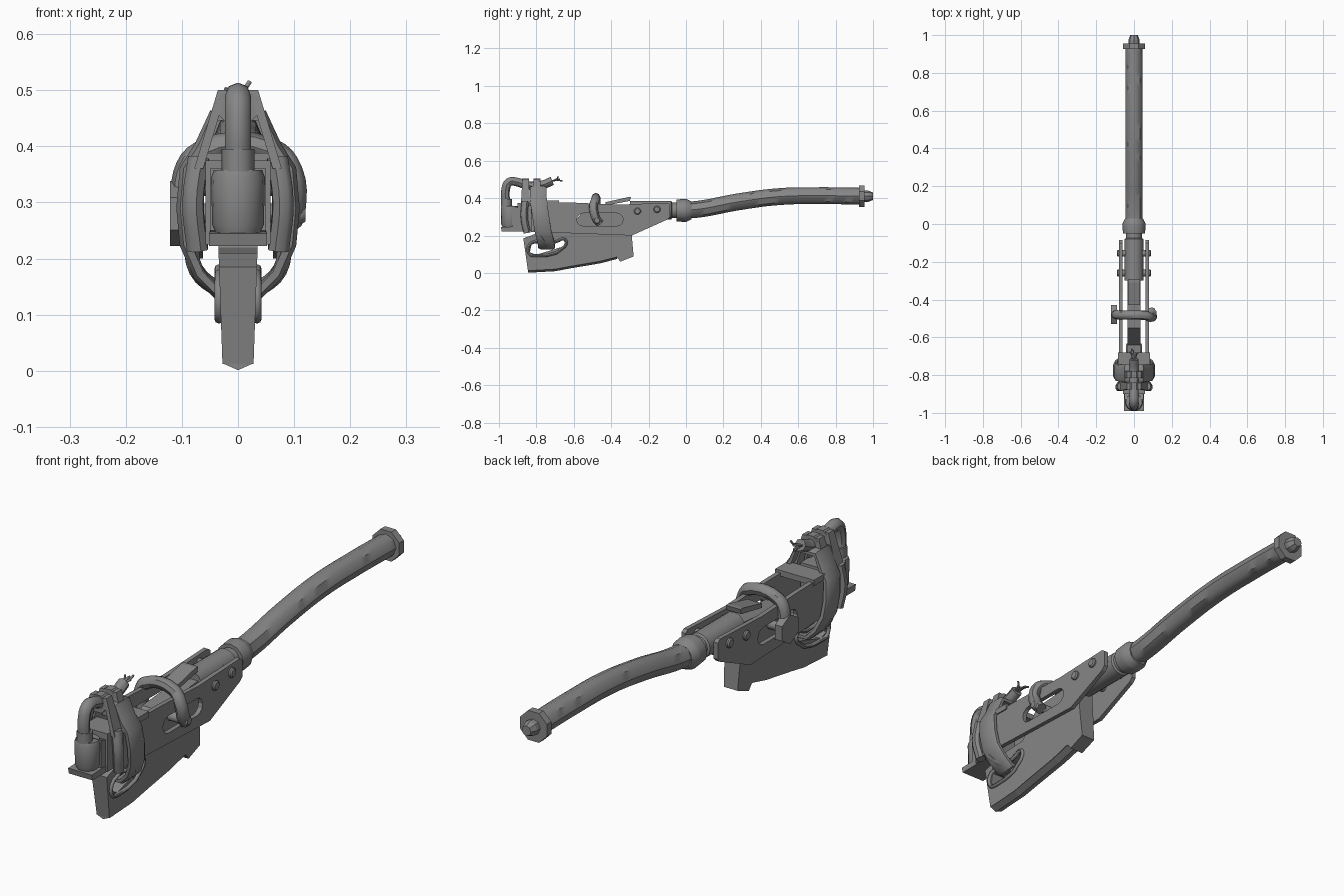
import bpy, bmesh, math, random
from mathutils import Vector, Matrix

random.seed(4)
cube = bpy.data.objects.get("Cube")
if cube:
    bpy.data.objects.remove(cube, do_unlink=True)

metal = bpy.data.materials.new("worn grey metal")
metal.use_nodes = True
GREY = (0.24, 0.24, 0.24, 1)
metal.diffuse_color = GREY
metal.node_tree.nodes["Principled BSDF"].inputs["Base Color"].default_value = GREY


def make(name, bm, smooth=None):
    bmesh.ops.recalc_face_normals(bm, faces=bm.faces)
    mesh = bpy.data.meshes.new(name)
    bm.to_mesh(mesh)
    bm.free()
    mesh.materials.append(metal)
    ob = bpy.data.objects.new(name, mesh)
    bpy.context.collection.objects.link(ob)
    if smooth:
        bpy.ops.object.select_all(action='DESELECT')
        ob.select_set(True)
        bpy.context.view_layer.objects.active = ob
        bpy.ops.object.shade_smooth_by_angle(angle=math.radians(smooth))
    return ob


def prism(name, pts, x0, x1):
    """Side profile of (y, z) points extruded along x."""
    bm = bmesh.new()
    face = bm.faces.new([bm.verts.new((x0, y, z)) for y, z in pts])
    new = bmesh.ops.extrude_face_region(bm, geom=[face])["geom"]
    bmesh.ops.translate(bm, vec=(x1 - x0, 0, 0),
                        verts=[v for v in new if isinstance(v, bmesh.types.BMVert)])
    return make(name, bm)


def box(name, y0, y1, z0, z1, half):
    return prism(name, [(y0, z0), (y1, z0), (y1, z1), (y0, z1)], -half, half)


def lathe(name, rings, centre, axis, sides=16, smooth=40, turn=0.0):
    """Rings of (distance, radius) along an axis through a centre."""
    rot = Vector((0, 0, 1)).rotation_difference(Vector(axis)).to_matrix()
    bm = bmesh.new()
    loops = []
    for d, r in rings:
        angles = [2 * math.pi * i / sides + turn for i in range(sides)]
        loops.append([bm.verts.new(rot @ Vector((r * math.cos(a), r * math.sin(a), d))
                                   + Vector(centre)) for a in angles])
    for a, b in zip(loops, loops[1:]):
        for i in range(sides):
            j = (i + 1) % sides
            bm.faces.new((a[i], a[j], b[j], b[i]))
    bm.faces.new(loops[0])
    bm.faces.new(loops[-1])
    return make(name, bm, smooth)


def tube(name, pts, radius, closed=False, resolution=4):
    """Round tube along a smooth path, turned into a mesh."""
    cu = bpy.data.curves.new(name, 'CURVE')
    cu.dimensions = '3D'
    cu.bevel_depth = radius
    cu.bevel_resolution = 2
    cu.resolution_u = resolution
    cu.use_fill_caps = True
    sp = cu.splines.new('BEZIER')
    sp.bezier_points.add(len(pts) - 1)
    for p, co in zip(sp.bezier_points, pts):
        p.co = co
        p.handle_left_type = p.handle_right_type = 'AUTO'
    sp.use_cyclic_u = closed
    ob = bpy.data.objects.new(name, cu)
    bpy.context.collection.objects.link(ob)
    mesh = bpy.data.meshes.new_from_object(ob.evaluated_get(bpy.context.evaluated_depsgraph_get()))
    bpy.data.objects.remove(ob)
    bm = bmesh.new()
    bm.from_mesh(mesh)
    return make(name, bm, 45)


def ribbon(name, path, width, thick):
    """Closed strap through (x, y, z) points, width along y."""
    bm = bmesh.new()
    loops = []
    n = len(path)
    for i, co in enumerate(path):
        t = Vector(path[(i + 1) % n]) - Vector(path[i - 1])
        out = Vector((t.z, 0, -t.x)).normalized() * thick / 2
        w = Vector((0, width / 2, 0))
        c = Vector(co)
        corners = (c - w - out, c - w + out * 0.3, c - w * 0.7 + out,
                   c + w * 0.7 + out, c + w + out * 0.3, c + w - out)
        loops.append([bm.verts.new(p) for p in corners])
    for i in range(n):
        a, b = loops[i], loops[(i + 1) % n]
        for k in range(6):
            bm.faces.new((a[k], a[(k + 1) % 6], b[(k + 1) % 6], b[k]))
    return make(name, bm, 40)


def cut(ob, pts):
    cutter = prism("cutter", pts, -0.3, 0.3)
    mod = ob.modifiers.new("cut", 'BOOLEAN')
    mod.object = cutter
    mod.solver = 'EXACT'
    cutter.hide_render = True
    mesh = bpy.data.meshes.new_from_object(ob.evaluated_get(bpy.context.evaluated_depsgraph_get()))
    ob.modifiers.clear()
    ob.data = mesh
    bpy.data.objects.remove(cutter)


# Curved handle with collar and end cap
tube("handle", [(0, -0.04, 0.335), (0, 0.06, 0.34), (0, 0.28, 0.38), (0, 0.5, 0.408),
                (0, 0.72, 0.413), (0, 0.94, 0.41)], 0.045, resolution=6)
lathe("handle_collar", [(-0.05, 0.058), (-0.01, 0.062), (0.005, 0.06), (0.03, 0.047)],
      (0, 0, 0.334), (0, 1, 0), 12)
lathe("handle_end_ring", [(0.926, 0.063), (0.955, 0.063)], (0, 0, 0.41), (0, 1, 0), 8, None, math.pi / 8)
lathe("handle_tip", [(0.95, 0.03), (0.975, 0.03), (1.0, 0.02)], (0, 0, 0.41), (0, 1, 0), 8, None)
lathe("handle_socket", [(-0.3, 0.05), (-0.08, 0.05), (-0.075, 0.042), (-0.04, 0.042)],
      (0, 0, 0.335), (0, 1, 0), 16)

# Side plates with a long rounded slot and rivets
plate = [(-0.83, 0.22), (-0.29, 0.2), (-0.1, 0.285), (-0.085, 0.3), (-0.085, 0.365),
         (-0.1, 0.375), (-0.36, 0.365), (-0.58, 0.375), (-0.83, 0.38)]
slot = []
for cy, start in ((-0.37, -90), (-0.55, 90)):
    slot += [(cy + 0.034 * math.cos(math.radians(start + a)),
              0.285 + 0.034 * math.sin(math.radians(start + a))) for a in range(0, 181, 30)]
for side, tag in ((1, "left"), (-1, "right")):
    ob = prism(tag + "_side_plate", plate, side * 0.062, side * 0.08)
    cut(ob, slot)
    for y, z in ((-0.26, 0.33), (-0.155, 0.34)):
        lathe(tag + "_rivet", [(0.04, 0.019), (0.086, 0.019), (0.091, 0.014)],
              (0, y, z), (side, 0, 0), 10)

# Blade, thinner toward its ridged lower edge, with a hole for the strap
outline = [(-0.87, 0.185), (-0.845, 0.012), (-0.7, 0.02), (-0.62, 0.035), (-0.46, 0.062),
           (-0.37, 0.085), (-0.352, 0.06), (-0.28, 0.088), (-0.29, 0.2),
           (-0.3, 0.35), (-0.55, 0.33), (-0.64, 0.22), (-0.8, 0.21)]
blade = prism("blade", outline, -0.035, 0.035)
cut(blade, [(-0.835, 0.11), (-0.8, 0.097), (-0.66, 0.14), (-0.645, 0.155),
            (-0.655, 0.178), (-0.7, 0.165), (-0.825, 0.155)])
for v in blade.data.vertices:
    v.co.x *= min(1, 0.78 + v.co.z)
ridge = [(y, z + 0.001) for y, z in outline[1:6]]
bm = bmesh.new()
rows = [[bm.verts.new((x, y, z - d)) for x, d in ((-0.027, 0), (0, 0.012), (0.027, 0))] for y, z in ridge]
for a, b in zip(rows, rows[1:]):
    for k in range(3):
        bm.faces.new((a[k], a[(k + 1) % 3], b[(k + 1) % 3], b[k]))
bm.faces.new(rows[0])
bm.faces.new(rows[-1])
make("blade_edge", bm)
rim = [(-0.84, 0.105), (-0.8, 0.092), (-0.65, 0.14), (-0.645, 0.178), (-0.7, 0.165), (-0.83, 0.158)]
for side in (1, -1):
    tube("hole_rim", [(side * 0.034, y, z) for y, z in rim], 0.008, True, 3)

# Wedge pressed between the plates
prism("wedge", [(-0.43, 0.36), (-0.3, 0.385), (-0.295, 0.405), (-0.31, 0.405), (-0.43, 0.378)], -0.032, 0.032)

# Front canister on its foot, with the rear block
box("front_block", -0.9, -0.8, 0.225, 0.375, 0.058)
prism("front_foot", [(-0.985, 0.222), (-0.85, 0.222), (-0.85, 0.25), (-0.99, 0.245)], -0.052, 0.052)
lathe("canister", [(0.235, 0.035), (0.26, 0.046), (0.345, 0.048), (0.358, 0.043)], (0, -0.942, 0), (0, 0, 1))
lathe("canister_neck", [(0.355, 0.029), (0.395, 0.029)], (0, -0.96, 0), (0, 0, 1), 12)
prism("canister_mount", [(-0.93, 0.25), (-0.87, 0.235), (-0.87, 0.34), (-0.93, 0.36)], -0.05, 0.05)

# Bent hose with clamps and frayed wires
tube("hose", [(0, -0.963, 0.38), (0, -0.965, 0.44), (0, -0.945, 0.486), (0, -0.9, 0.485),
              (0, -0.85, 0.468), (0, -0.77, 0.47), (0, -0.715, 0.492)], 0.023)
for y in (-0.858, -0.797):
    lathe("hose_clamp", [(-0.018, 0.037), (0.018, 0.037)], (0, y, 0.47), (0, 1, 0), 8, None, math.pi / 8)
for i in range(5):
    dx, dz = random.uniform(-0.025, 0.025), random.uniform(-0.012, 0.022)
    tube("wire", [(dx * 0.3, -0.73, 0.488), (dx * 0.6, -0.69, 0.498 + dz * 0.3),
                  (dx, -0.66 - 0.008 * i, 0.5 + dz)], 0.004, False, 2)

# Straps hanging from the clamps and passing through the blade
half = [(0.035, -0.745, 0.135), (0.07, -0.75, 0.17), (0.094, -0.765, 0.225), (0.1, -0.775, 0.29),
        (0.094, -0.785, 0.36), (0.068, -0.79, 0.4), (0.045, -0.79, 0.455)]
loop = half + [(-x, y, z) for x, y, z in reversed(half)]
ribbon("main_strap", loop, 0.09, 0.02)
for side in (1, -1):
    tube("side_roll", [(side * 0.072, -0.85, 0.215), (side * 0.08, -0.865, 0.3),
                       (side * 0.07, -0.86, 0.38)], 0.02)
    tube("lower_cord", [(side * 0.085, -0.8, 0.235), (side * 0.075, -0.77, 0.18),
                        (side * 0.03, -0.72, 0.14)], 0.014)
    for y in (-0.858, -0.797):
        ob = prism("clamp_tab", [(y - 0.025, 0.36), (y + 0.025, 0.36), (y + 0.017, 0.5), (y - 0.017, 0.5)],
                   side * 0.062, side * 0.078)
        for v in ob.data.vertices:
            if v.co.z > 0.4:
                v.co.x -= side * 0.042
box("strap_pad", -0.76, -0.68, 0.365, 0.388, 0.085)

# Hooked bar over the plates, held by a large hexagonal bolt
tube("hook_bar", [(-0.092, -0.48, 0.28), (-0.092, -0.48, 0.35), (-0.065, -0.482, 0.386),
                  (0.06, -0.485, 0.39), (0.092, -0.495, 0.355), (0.097, -0.48, 0.29),
                  (0.09, -0.46, 0.265)], 0.024)
lathe("hex_bolt_head", [(0.09, 0.058), (0.121, 0.058)], (0, -0.48, 0.28), (-1, 0, 0), 6, None, 0)
lathe("bolt_shaft", [(-0.1, 0.018), (0.115, 0.018), (0.12, 0.014)], (0, -0.475, 0.28), (1, 0, 0), 10)
